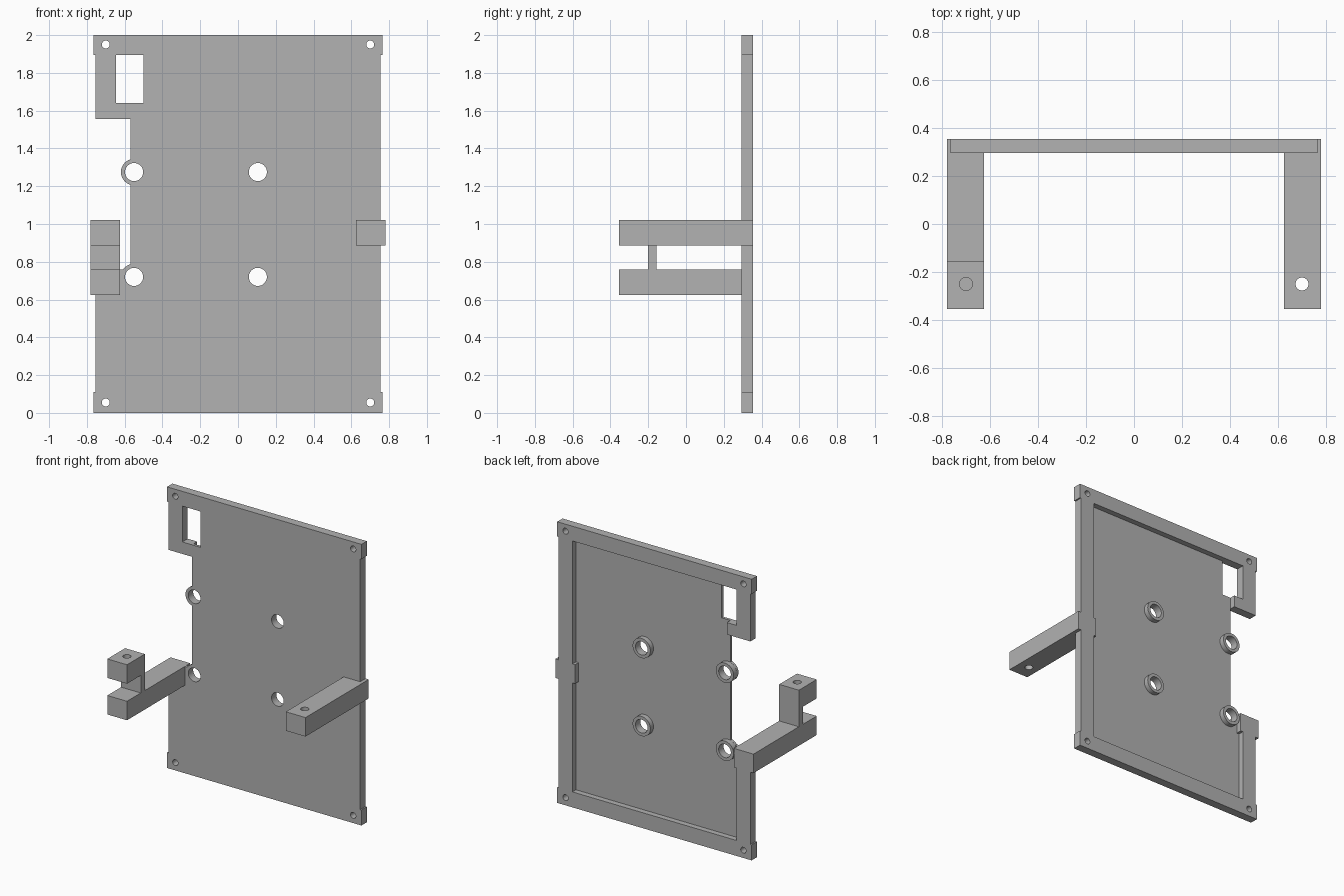
import bpy, bmesh
from math import cos, sin, radians
from mathutils import Vector

cube = bpy.data.objects.get("Cube")
if cube:
    bpy.data.objects.remove(cube, do_unlink=True)

grey = bpy.data.materials.new("plain grey")
grey.use_nodes = True
colour = (0.445, 0.445, 0.445, 1)
grey.diffuse_color = colour
grey.node_tree.nodes["Principled BSDF"].inputs["Base Color"].default_value = colour


def arc(cx, cy, r, start=0, end=360, steps=32):
    return [(cx + r * cos(radians(start + (end - start) * i / steps)),
             cy + r * sin(radians(start + (end - start) * i / steps)))
            for i in range(steps + (end - start != 360))]


def rect(x0, x1, y0, y1):
    return [(x0, y0), (x1, y0), (x1, y1), (x0, y1)]


def prism(name, loops, lo, hi, axis):
    """Extrude an outline (first loop) with holes along Y or Z."""
    bm = bmesh.new()
    for loop in loops:
        vs = [bm.verts.new((u, lo, v) if axis == "Y" else (u, v, lo)) for u, v in loop]
        for a, b in zip(vs, vs[1:] + vs[:1]):
            bm.edges.new((a, b))
    bmesh.ops.triangle_fill(bm, edges=bm.edges[:], use_beauty=True)
    ext = bmesh.ops.extrude_face_region(bm, geom=bm.faces[:], use_keep_orig=True)
    step = Vector((0, hi - lo, 0) if axis == "Y" else (0, 0, hi - lo))
    bmesh.ops.translate(bm, vec=step,
                        verts=[g for g in ext["geom"] if isinstance(g, bmesh.types.BMVert)])
    bmesh.ops.recalc_face_normals(bm, faces=bm.faces[:])
    mesh = bpy.data.meshes.new(name)
    bm.to_mesh(mesh)
    bm.free()
    mesh.materials.append(grey)
    obj = bpy.data.objects.new(name, mesh)
    bpy.context.collection.objects.link(obj)
    bpy.ops.object.select_all(action="DESELECT")
    obj.select_set(True)
    bpy.context.view_layer.objects.active = obj
    bpy.ops.object.shade_smooth_by_angle(angle=radians(30))
    return obj


# Shared outer outline (x, z): corner tabs and the side notch
W, TAB, RIM, NOTCH = 0.755, 0.765, 0.645, -0.57
LOW, HIGH = 0.11, 1.895
FRONT, FLOOR, BACK = 0.295, 0.315, 0.355
outer = [(NOTCH, 1.555), (-W, 1.555), (-W, HIGH), (-TAB, HIGH), (-TAB, 2), (TAB, 2),
         (TAB, HIGH), (W, HIGH), (W, LOW), (TAB, LOW), (TAB, 0), (-TAB, 0),
         (-TAB, LOW), (-W, LOW), (-W, 0.76)]
corner_holes = [arc(x, z, 0.021) for x in (-0.7, 0.7) for z in (0.055, 1.95)]
bosses = [(x, z) for x in (-0.55, 0.105) for z in (0.72, 1.275)]
BOSS, BORE = 0.07, 0.048

# Thin front skin, its edge swelling around the two bosses by the notch
edge = arc(-0.55, 0.72, BOSS, 145.15, 106.6, 6) + arc(-0.55, 1.275, BOSS, 253.4, 106.6, 16)
window = rect(-RIM, -0.5, 1.64, HIGH)
prism("front_panel", [outer + edge, window] + corner_holes
      + [arc(x, z, BORE) for x, z in bosses], FRONT, FLOOR, "Y")

# Raised rim on the back, open at the notch
inner = [(-RIM, 0.76), (-RIM, LOW), (RIM, LOW), (RIM, HIGH),
         (-RIM, HIGH), (-RIM, 1.64), (NOTCH, 1.64)]
prism("back_rim", [outer + inner] + corner_holes, FLOOR, BACK, "Y")

# Ring bosses on the back
for i, (x, z) in enumerate(bosses):
    prism(f"boss_{i + 1}", [arc(x, z, BOSS), arc(x, z, BORE)], FLOOR, 0.35, "Y")

# Arms reaching forward
A0, A1, TIP = 0.625, 0.78, -0.355
prism("left_arm", [rect(A0, A1, TIP, BACK), arc(0.7, -0.25, 0.027)], 0.885, 1.02, "Z")
prism("right_arm", [rect(-A1, -A0, TIP, BACK)], 0.625, 0.76, "Z")
prism("right_post", [rect(-A1, -A0, -0.2, -0.155)], 0.76, 0.885, "Z")
prism("right_clamp_block", [rect(-A1, -A0, TIP, -0.155), arc(-0.7, -0.25, 0.027)],
      0.885, 1.02, "Z")
